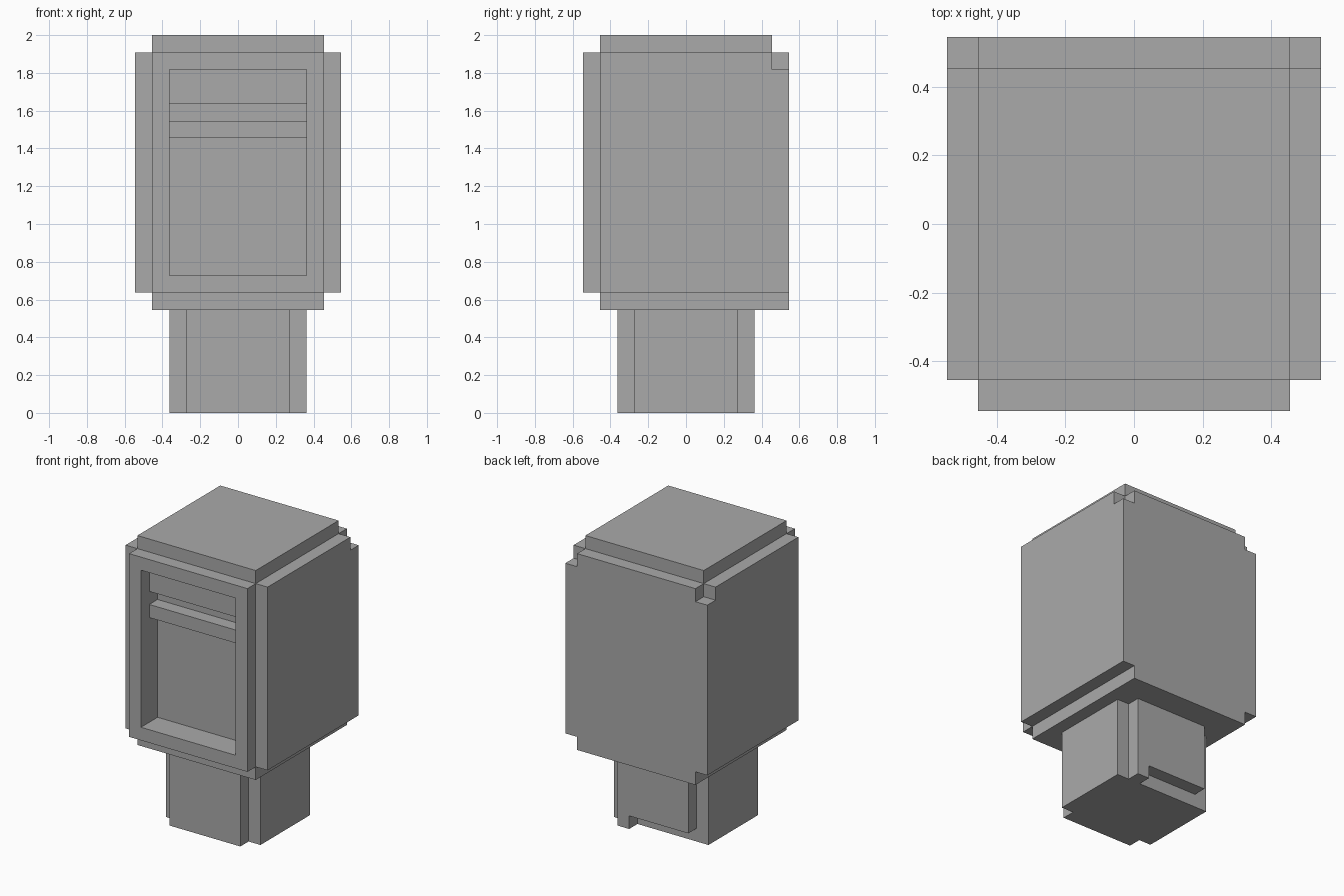
import bpy, bmesh, math

U = 1 / 11  # one modelling step

default = bpy.data.objects.get("Cube")
if default:
    bpy.data.objects.remove(default, do_unlink=True)

grey = bpy.data.materials.new("mid_grey")
grey.use_nodes = True
grey.diffuse_color = (0.4, 0.4, 0.4, 1)
grey.node_tree.nodes["Principled BSDF"].inputs["Base Color"].default_value = (0.4, 0.4, 0.4, 1)


def box(name, x, y, z):
    """Box from (low, high) ranges given in steps."""
    bm = bmesh.new()
    bmesh.ops.create_cube(bm, size=1)
    for v in bm.verts:
        v.co = [U * (r[0] if c < 0 else r[1]) for c, r in zip(v.co, (x, y, z))]
    mesh = bpy.data.meshes.new(name)
    bm.to_mesh(mesh)
    bm.free()
    obj = bpy.data.objects.new(name, mesh)
    mesh.materials.append(grey)
    bpy.context.collection.objects.link(obj)
    return obj


def carve(obj, cuts):
    """Subtract every box in turn, then bake the result and merge flat faces."""
    cutters = []
    for ranges in cuts:
        cutter = box("cutter", *ranges)
        cutter.hide_render = True
        cutters.append(cutter)
        mod = obj.modifiers.new("cut", 'BOOLEAN')
        mod.operation = 'DIFFERENCE'
        mod.solver = 'EXACT'
        mod.object = cutter
    dg = bpy.context.evaluated_depsgraph_get()
    mesh = bpy.data.meshes.new_from_object(obj.evaluated_get(dg))
    obj.modifiers.clear()
    bm = bmesh.new()
    bm.from_mesh(mesh)
    bmesh.ops.remove_doubles(bm, verts=bm.verts, dist=0.0005)
    bmesh.ops.dissolve_limit(bm, angle_limit=math.radians(1), verts=bm.verts, edges=bm.edges)
    bm.to_mesh(mesh)
    bm.free()
    obj.data = mesh
    for cutter in cutters:
        bpy.data.objects.remove(cutter, do_unlink=True)


def both_sides(x, y, z):
    """The same cut on the left and on the right."""
    return [(x, y, z), ((-x[1], -x[0]), y, z)]


ALL = (-9, 9)
OUT = (5, 9)       # beyond the inner block, left or back
FRONT = (-9, -5)   # beyond the inner block, front

# Head: one block with stepped edges and a recessed front
head = box("head", (-6, 6), (-6, 6), (6, 22))
cuts = both_sides(OUT, FRONT, (4, 24))        # front corners
cuts += both_sides(OUT, ALL, (21, 24))        # step around the top
cuts += [(ALL, FRONT, (21, 25)), (ALL, OUT, (21, 25))]
cuts += both_sides(OUT, OUT, (20, 26))        # back top corners
cuts += both_sides(OUT, ALL, (4, 7))          # step around the bottom
cuts += [(ALL, FRONT, (3, 7))]
cuts += [((-4, 4), FRONT, (8, 20))]           # front recess
cuts += [((-4, 4), (-7, -4), z) for z in ((17, 18), (8, 16))]  # slot, deep panel
carve(head, cuts)

# Stem: block with notched corners and an undercut at the back
stem = box("stem", (-4, 4), (-4, 4), (0, 6))
cuts = both_sides((3, 6), (3, 6), (-1, 7))
cuts += both_sides((3, 6), (-6, -3), (-1, 7))
cuts += [((-5, 2), (3, 5), (-2, 1))]
carve(stem, cuts)
